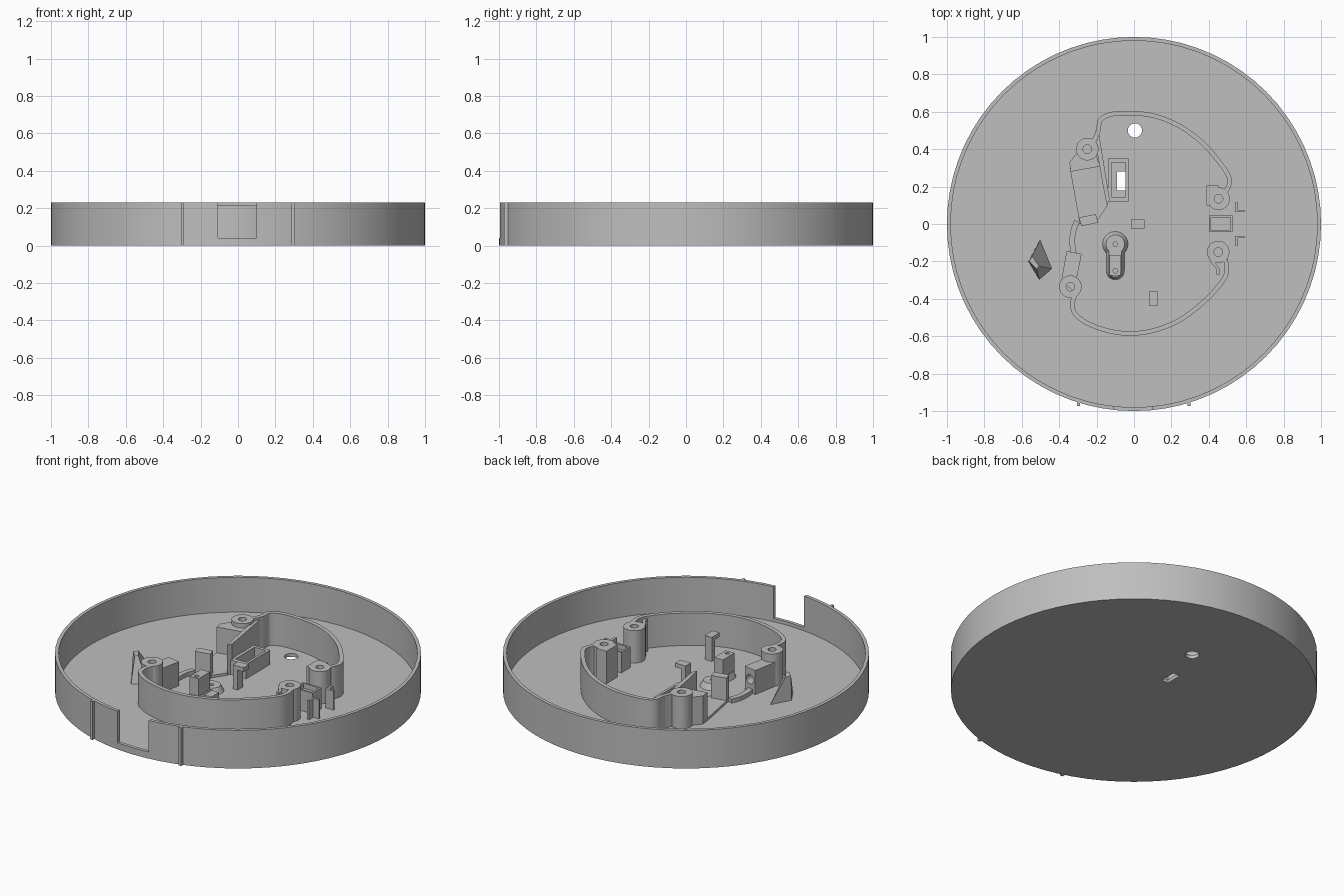
import bpy, bmesh, math
from mathutils import Vector

cube = bpy.data.objects.get("Cube")
if cube:
    bpy.data.objects.remove(cube, do_unlink=True)

grey = bpy.data.materials.new("plain_grey")
grey.use_nodes = True
COLOUR = (0.52, 0.52, 0.52, 1)
grey.diffuse_color = COLOUR
grey.node_tree.nodes["Principled BSDF"].inputs["Base Color"].default_value = COLOUR

FLOOR = 0.02     # floor thickness
SINK = 0.01      # parts are rooted inside the floor
HIGH = 0.215     # height of bosses and inner walls


def prism(name, pts, z1, z0=SINK, top=None):
    """Solid between an outline at z0 and the same (or another) outline at z1."""
    bm = bmesh.new()
    low = [bm.verts.new((x, y, z0)) for x, y in pts]
    high = [bm.verts.new((x, y, z1)) for x, y in (top or pts)]
    bm.faces.new(low)
    bm.faces.new(high)
    n = len(pts)
    for i in range(n):
        j = (i + 1) % n
        bm.faces.new((low[i], low[j], high[j], high[i]))
    bmesh.ops.recalc_face_normals(bm, faces=bm.faces)
    mesh = bpy.data.meshes.new(name)
    bm.to_mesh(mesh)
    bm.free()
    ob = bpy.data.objects.new(name, mesh)
    bpy.context.collection.objects.link(ob)
    mesh.materials.append(grey)
    return ob


def circle(x, y, r, n=32):
    return [(x + r * math.cos(2 * math.pi * i / n), y + r * math.sin(2 * math.pi * i / n)) for i in range(n)]


def rect(x0, x1, y0, y1):
    return [(x0, y0), (x1, y0), (x1, y1), (x0, y1)]


def activate(ob):
    bpy.ops.object.select_all(action='DESELECT')
    ob.select_set(True)
    bpy.context.view_layer.objects.active = ob


def combine(ob, other, operation='DIFFERENCE'):
    mod = ob.modifiers.new("combine", 'BOOLEAN')
    mod.operation = operation
    mod.solver = 'EXACT'
    mod.object = other
    activate(ob)
    bpy.ops.object.modifier_apply(modifier=mod.name)
    bpy.data.objects.remove(other, do_unlink=True)


def cut(ob, pts, z1, z0):
    combine(ob, prism("cutter", pts, z1, z0))


def smooth_path(pts, steps=6):
    p = [Vector(q) for q in pts]
    p = [2 * p[0] - p[1]] + p + [2 * p[-1] - p[-2]]
    out = []
    for a, b, c, d in zip(p, p[1:], p[2:], p[3:]):
        for k in range(steps):
            t = k / steps
            out.append(0.5 * (2 * b + (c - a) * t + (2 * a - 5 * b + 4 * c - d) * t * t
                              + (3 * b - a - 3 * c + d) * t ** 3))
    return out + [p[-2]]


def wall(name, pts, height, thick):
    """Upright strip that follows a smooth path."""
    path = smooth_path(pts)
    left, right = [], []
    for i, q in enumerate(path):
        d = (path[min(i + 1, len(path) - 1)] - path[max(i - 1, 0)]).normalized()
        side = Vector((-d.y, d.x)) * thick / 2
        left.append(tuple(q + side))
        right.append(tuple(q - side))
    return prism(name, left + right[::-1], height)


# Round tray with front notch, round hole and switch slot
SWITCH_SLOT = rect(-0.09, -0.045, 0.18, 0.28)
tray = prism("tray", circle(0, 0, 1, 72), 0.23, 0)
cut(tray, circle(0, 0, 0.98, 72), 0.3, FLOOR)
cut(tray, rect(-0.107, 0.1, -1.1, -0.9), 0.3, 0.04)
cut(tray, circle(0.005, 0.5, 0.038), 0.1, -0.1)
cut(tray, SWITCH_SLOT, 0.1, -0.1)

# Outer ribs beside the notch
for name, x in (("left_rib", 0.293), ("right_rib", -0.297)):
    prism(name, rect(x - 0.008, x + 0.008, -0.972, -0.945), 0.23, 0)

# Curved inner walls
wall("back_wall", [(-0.215, 0.44), (-0.19, 0.5), (-0.18, 0.555), (-0.12, 0.587), (0, 0.592), (0.12, 0.575),
                   (0.25, 0.52), (0.37, 0.43), (0.465, 0.32), (0.508, 0.25), (0.505, 0.2), (0.48, 0.16)],
     HIGH, 0.024)
wall("front_wall", [(-0.31, -0.37), (-0.328, -0.42), (-0.315, -0.48), (-0.24, -0.535), (-0.12, -0.575),
                    (0, -0.585), (0.12, -0.565), (0.25, -0.51), (0.38, -0.41), (0.47, -0.31),
                    (0.496, -0.25), (0.49, -0.19)], HIGH, 0.024)
wall("front_wall_hook", [(0.405, -0.17), (0.425, -0.21), (0.448, -0.24), (0.45, -0.27)], HIGH, 0.016)

# Screw bosses
for name, x, y in (("back_right_boss", -0.25, 0.4), ("front_right_boss", -0.34, -0.335),
                   ("back_left_boss", 0.452, 0.135), ("front_left_boss", 0.45, -0.15)):
    boss = prism(name, circle(x, y, 0.06), HIGH)
    if name == "back_left_boss":
        combine(boss, prism("corner", rect(0.387, 0.452, 0.1, 0.205), HIGH), 'UNION')
    cut(boss, circle(x, y, 0.023, 20), 0.3, 0.08)

# Cable channel beside the back right boss
prism("boss_block", [(-0.338, 0.28), (-0.18, 0.308), (-0.2, 0.36), (-0.305, 0.38), (-0.345, 0.33)], 0.19)
prism("channel_floor", [(-0.345, 0.33), (-0.338, 0.27), (-0.29, 0.0), (-0.2, 0.01), (-0.14, 0.1),
                        (-0.18, 0.32)], 0.035)
prism("channel_side_wall", [(-0.205, 0.5), (-0.19, 0.5), (-0.13, 0.13), (-0.145, 0.1), (-0.165, 0.2),
                            (-0.2, 0.4)], 0.2)
prism("channel_end_block", [(-0.295, 0.035), (-0.205, 0.053), (-0.19, 0.008), (-0.28, -0.012)], 0.17)
wall("cable_guide", [(-0.305, 0.015), (-0.325, -0.04), (-0.33, -0.1), (-0.322, -0.16)], 0.045, 0.03)

# Drilled block at the front right boss
holder = prism("front_right_block", [(-0.36, -0.145), (-0.28, -0.16), (-0.32, -0.36), (-0.39, -0.31)], 0.165)
drill = prism("drill", circle(0, 0, 0.028, 20), 0.06, -0.06)
drill.location = (-0.32, -0.152, 0.1)
drill.rotation_euler = (math.pi / 2, 0, math.radians(-10))
bpy.context.view_layer.update()
combine(holder, drill)

# Free standing wedge
prism("wedge", [(-0.5, -0.08), (-0.435, -0.24), (-0.505, -0.3), (-0.565, -0.2)], 0.165,
      top=[(-0.545, -0.17), (-0.508, -0.225), (-0.52, -0.24), (-0.56, -0.2)])

# Switch frame
frame = prism("switch_frame", rect(-0.14, -0.03, 0.12, 0.35), 0.107)
cut(frame, rect(-0.12, -0.045, 0.145, 0.33), 0.2, -0.1)

# Keyhole shaped mount with tapered edge and pillar


def keyhole(r_big, r_small, n=16):
    cx, y_big, y_small = -0.1, -0.108, -0.25
    arc = []
    start = -math.asin(math.sqrt(1 - (r_small / r_big) ** 2))
    for i in range(n + 1):
        a = start + (math.pi - 2 * start) * i / n
        arc.append((cx + r_big * math.cos(a), y_big + r_big * math.sin(a)))
    for i in range(n + 1):
        a = math.pi + math.pi * i / n
        arc.append((cx + r_small * math.cos(a), y_small + r_small * math.sin(a)))
    return arc


mount = prism("keyhole_mount", keyhole(0.073, 0.052), 0.055, top=keyhole(0.05, 0.034))
cut(mount, circle(-0.1, -0.108, 0.012, 16), 0.2, FLOOR)
pillar = prism("mount_pillar", rect(-0.13, -0.072, -0.275, -0.165), 0.16)
cut(pillar, circle(-0.1, -0.25, 0.012, 16), 0.3, 0.08)

# Clip posts with overhanging caps
for name, cap, post in (("centre_clip", rect(-0.015, 0.055, -0.025, 0.025), rect(-0.015, 0.015, -0.025, 0.025)),
                        ("front_clip", rect(0.08, 0.127, -0.435, -0.36), rect(0.08, 0.127, -0.39, -0.36))):
    prism(name + "_post", post, 0.15)
    prism(name + "_cap", cap, 0.165, 0.14)

# Socket and its two angle brackets
socket = prism("socket", rect(0.4, 0.527, -0.043, 0.045), 0.145)
cut(socket, rect(0.412, 0.515, -0.033, 0.035), 0.3, 0.115)
for name, s in (("back_bracket", 1), ("front_bracket", -1)):
    prism(name, [(x, s * y) for x, y in ((0.54, 0.063), (0.592, 0.063), (0.592, 0.076), (0.555, 0.076),
                                         (0.555, 0.115), (0.54, 0.115))], 0.135)

# Smooth the round sides, keep the edges sharp
for ob in list(bpy.context.scene.objects):
    if ob.type == 'MESH' and ob.data.materials and ob.data.materials[0] == grey:
        activate(ob)
        bpy.ops.object.shade_smooth_by_angle(angle=math.radians(30))
